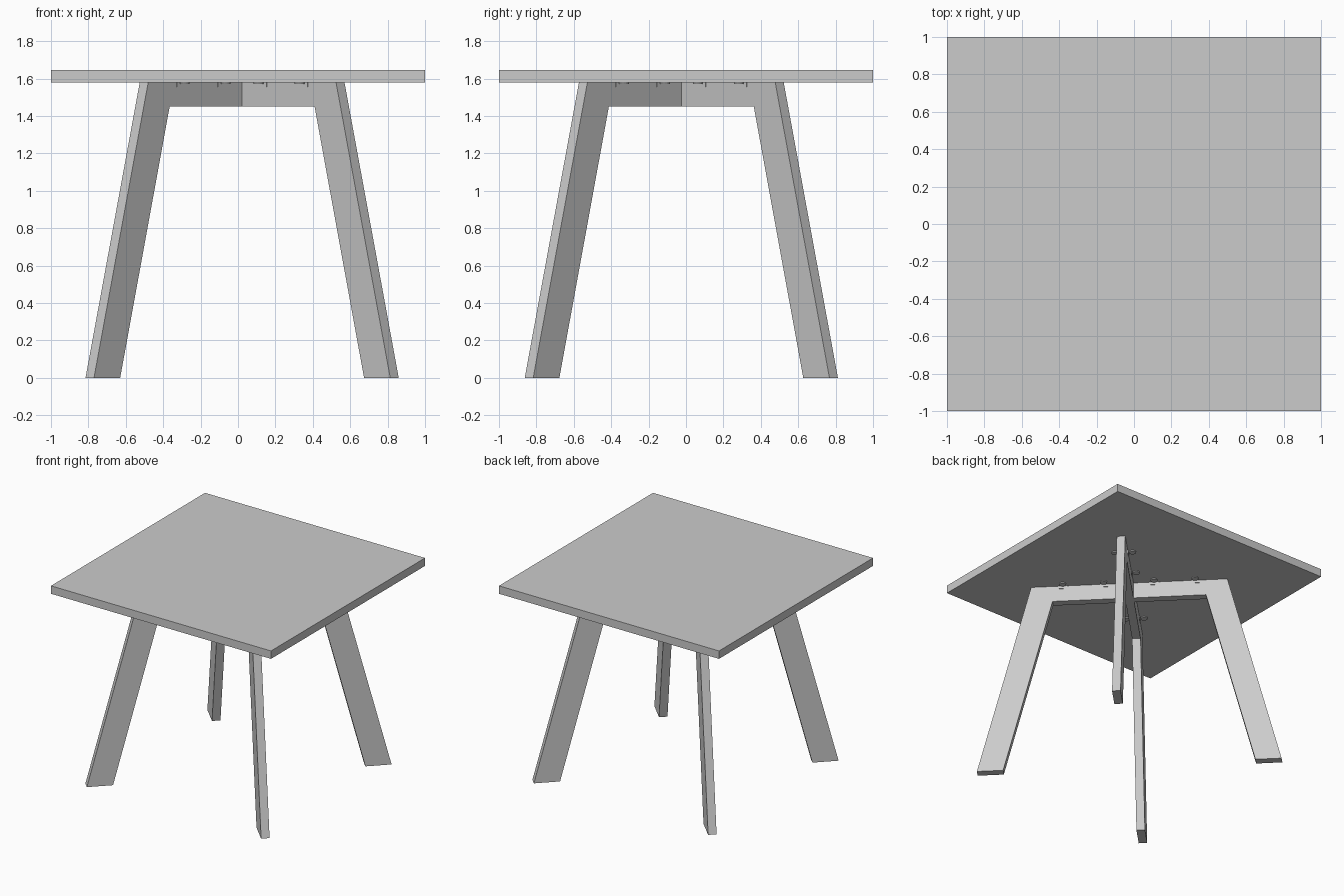
import bpy
import math
from mathutils import Matrix, Vector

cube = bpy.data.objects.get("Cube")
if cube:
    bpy.data.objects.remove(cube, do_unlink=True)

TOP, UNDER, RAIL = 1.645, 1.58, 1.45      # heights of the tabletop and rail
THICK = 0.064                             # thickness of the frame boards
CENTRE = Vector((0.022, -0.025, 0))

grey = bpy.data.materials.new("light grey")
grey.use_nodes = True
colour = (0.6, 0.6, 0.6, 1)
grey.diffuse_color = colour
grey.node_tree.nodes["Principled BSDF"].inputs["Base Color"].default_value = colour


def add_object(name, verts, faces):
    mesh = bpy.data.meshes.new(name)
    mesh.from_pydata(verts, [], faces)
    mesh.materials.append(grey)
    obj = bpy.data.objects.new(name, mesh)
    bpy.context.collection.objects.link(obj)
    return obj


def extrude(name, profile, thick):
    """Board from an x-z outline, centred on y = 0."""
    n = len(profile)
    verts = [(x, y, z) for y in (-thick / 2, thick / 2) for x, z in profile]
    faces = [tuple(range(n)), tuple(range(2 * n - 1, n - 1, -1))]
    faces += [(i, i + n, (i + 1) % n + n, (i + 1) % n) for i in range(n)]
    return add_object(name, verts, faces)


def box_profile(x0, x1, z0, z1):
    return [(x0, z0), (x1, z0), (x1, z1), (x0, z1)]


# Square tabletop
extrude("tabletop", box_profile(-1, 1, UNDER, TOP), 2)

# Splayed leg frames, crossed on the diagonals
half = [(0.742, UNDER), (1.152, 0), (0.954, 0), (0.58, RAIL)]
outline = half + [(-x, z) for x, z in reversed(half)]
for label, angle in (("first", 45), ("second", 135)):
    place = Matrix.Translation(CENTRE) @ Matrix.Rotation(math.radians(angle), 4, "Z")
    frame = extrude(label + "_leg_frame", outline, THICK)
    frame.matrix_world = place

    # Small angle brackets with screw heads on both sides of the rail
    for side in (-1, 1):
        for along in (-0.5, -0.19, 0.19, 0.5):
            face = side * THICK / 2
            plate = extrude("bracket_plate", box_profile(-0.03, 0.03, 1.556, UNDER), 0.004)
            plate.matrix_world = place @ Matrix.Translation((along, face + side * 0.002, 0))
            bpy.ops.mesh.primitive_cylinder_add(vertices=16, radius=0.026, depth=0.008)
            screw = bpy.context.object
            screw.name = "screw_head"
            screw.data.materials.append(grey)
            screw.matrix_world = place @ Matrix.Translation(
                (along, face + side * 0.034, UNDER - 0.004))
